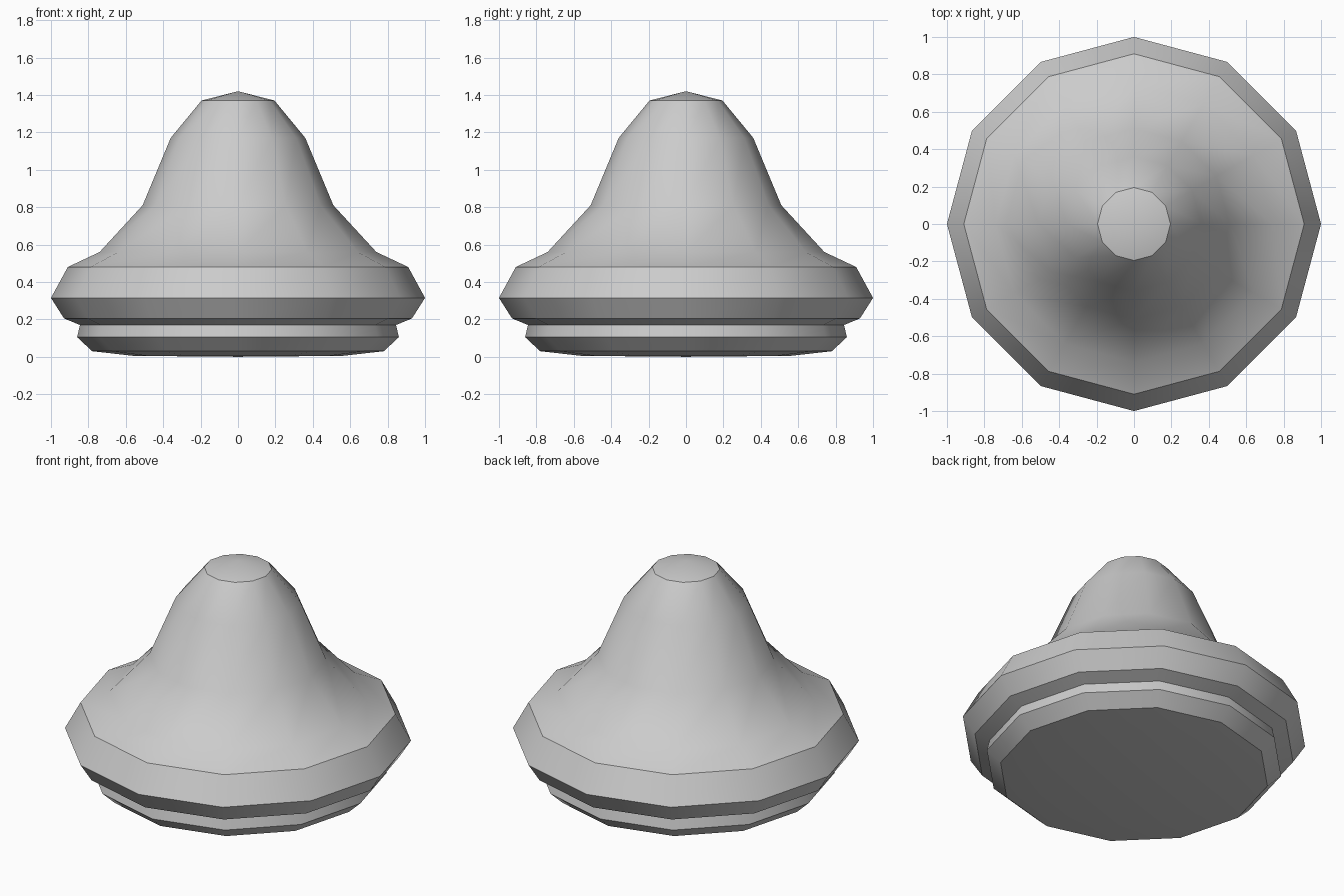
import bpy
import math

if "Cube" in bpy.data.objects:
    bpy.data.objects.remove(bpy.data.objects["Cube"])

SIDES = 12

# Single light grey material
grey = bpy.data.materials.new("light_grey")
grey.use_nodes = True
colour = (0.6, 0.6, 0.6, 1.0)
grey.diffuse_color = colour
grey.node_tree.nodes["Principled BSDF"].inputs["Base Color"].default_value = colour


def lathe(name, profile):
    """Revolve (radius, height) points about z; zero radius makes a pole."""
    verts, faces, rings = [], [], []
    for radius, height in profile:
        count = SIDES if radius else 1
        start = len(verts)
        for i in range(count):
            a = math.tau * i / SIDES
            verts.append((radius * math.cos(a), radius * math.sin(a), height))
        rings.append([start + i % count for i in range(SIDES)])
    for low, high in zip(rings, rings[1:]):
        for i in range(SIDES):
            j = (i + 1) % SIDES
            loop = [low[i], low[j], high[j], high[i]]
            faces.append(list(dict.fromkeys(loop)))
    mesh = bpy.data.meshes.new(name)
    mesh.from_pydata(verts, [], faces)
    mesh.materials.append(grey)
    mesh.validate()
    obj = bpy.data.objects.new(name, mesh)
    bpy.context.collection.objects.link(obj)
    bpy.ops.object.select_all(action="DESELECT")
    obj.select_set(True)
    bpy.context.view_layer.objects.active = obj
    bpy.ops.object.shade_smooth_by_angle(angle=math.radians(33))
    return obj


# Bell body: shallow domed underside, grooved foot, wide rim, flared dome, cap
lathe("bell_body", [
    (0, 0), (0.56, 0.005), (0.78, 0.03),
    (0.86, 0.105), (0.845, 0.17),
    (0.93, 0.205), (1.0, 0.315), (0.91, 0.48),
    (0.74, 0.56), (0.51, 0.81), (0.36, 1.17),
    (0.195, 1.37), (0, 1.42),
])
